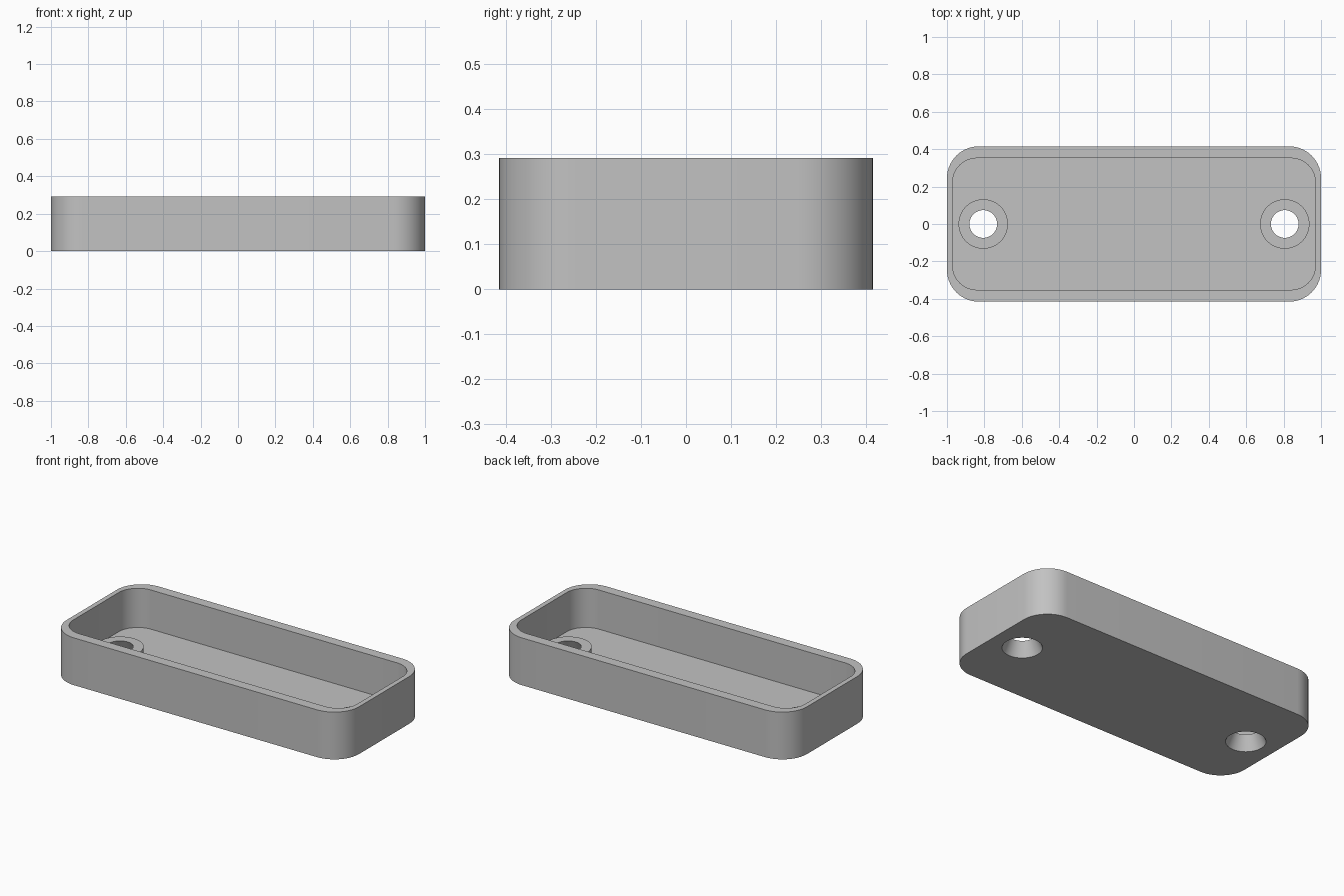
import bpy, bmesh, math

HEIGHT, FLOOR, BOSS_TOP, BOSS_X = 0.292, 0.05, 0.087, 0.806

cube = bpy.data.objects.get("Cube")
if cube:
    bpy.data.objects.remove(cube, do_unlink=True)

grey = bpy.data.materials.new("plain grey")
grey.use_nodes = True
colour = (0.54, 0.54, 0.54, 1)
grey.diffuse_color = colour
grey.node_tree.nodes["Principled BSDF"].inputs["Base Color"].default_value = colour


def add_object(name, bm):
    bmesh.ops.recalc_face_normals(bm, faces=bm.faces)
    mesh = bpy.data.meshes.new(name)
    bm.to_mesh(mesh)
    bm.free()
    mesh.materials.append(grey)
    obj = bpy.data.objects.new(name, mesh)
    bpy.context.collection.objects.link(obj)
    return obj


def rounded_block(name, half_x, half_y, radius, z0, z1, steps=14):
    """Upright block with four rounded vertical corners."""
    bm = bmesh.new()
    outline = []
    for corner, (sx, sy) in enumerate([(1, 1), (-1, 1), (-1, -1), (1, -1)]):
        for i in range(steps + 1):
            a = (corner + i / steps) * math.pi / 2
            outline.append(bm.verts.new((sx * (half_x - radius) + radius * math.cos(a),
                                         sy * (half_y - radius) + radius * math.sin(a), z0)))
    base = bm.faces.new(outline)
    top = bmesh.ops.extrude_face_region(bm, geom=[base])["geom"]
    bmesh.ops.translate(bm, vec=(0, 0, z1 - z0),
                        verts=[v for v in top if isinstance(v, bmesh.types.BMVert)])
    return add_object(name, bm)


def round_post(name, x, r0, r1, z0, z1):
    """Upright cylinder or cone."""
    bm = bmesh.new()
    bmesh.ops.create_cone(bm, cap_ends=True, segments=64, radius1=r0, radius2=r1, depth=z1 - z0)
    bmesh.ops.translate(bm, vec=(x, 0, (z0 + z1) / 2), verts=bm.verts)
    return add_object(name, bm)


def activate(obj):
    bpy.ops.object.select_all(action="DESELECT")
    obj.select_set(True)
    bpy.context.view_layer.objects.active = obj


def cut(obj, cutter):
    mod = obj.modifiers.new("cut", "BOOLEAN")
    mod.operation, mod.solver, mod.object = "DIFFERENCE", "EXACT", cutter
    activate(obj)
    bpy.ops.object.modifier_apply(modifier=mod.name)


# Open tray with a hollow inside
tray = rounded_block("tray", 1.0, 0.415, 0.17, 0, HEIGHT)
cavity = rounded_block("cavity_cutter", 0.97, 0.352, 0.13, FLOOR, HEIGHT + 0.1)
cut(tray, cavity)
cutters, parts = [cavity], [tray]

# Raised screw bosses with holes that widen towards the underside
slope = (0.112 - 0.074) / BOSS_TOP
extra = 0.02
for side, sign in (("left", 1), ("right", -1)):
    boss = round_post(side + "_screw_boss", sign * BOSS_X, 0.132, 0.132, FLOOR, BOSS_TOP)
    hole = round_post(side + "_hole_cutter", sign * BOSS_X, 0.112 + slope * extra,
                      0.074 - slope * extra, -extra, BOSS_TOP + extra)
    cut(tray, hole)
    cut(boss, hole)
    cutters.append(hole)
    parts.append(boss)

for cutter in cutters:
    bpy.data.objects.remove(cutter, do_unlink=True)

# Smooth rounded walls, crisp rims
for part in parts:
    activate(part)
    bpy.ops.object.shade_smooth_by_angle(angle=math.radians(30))
